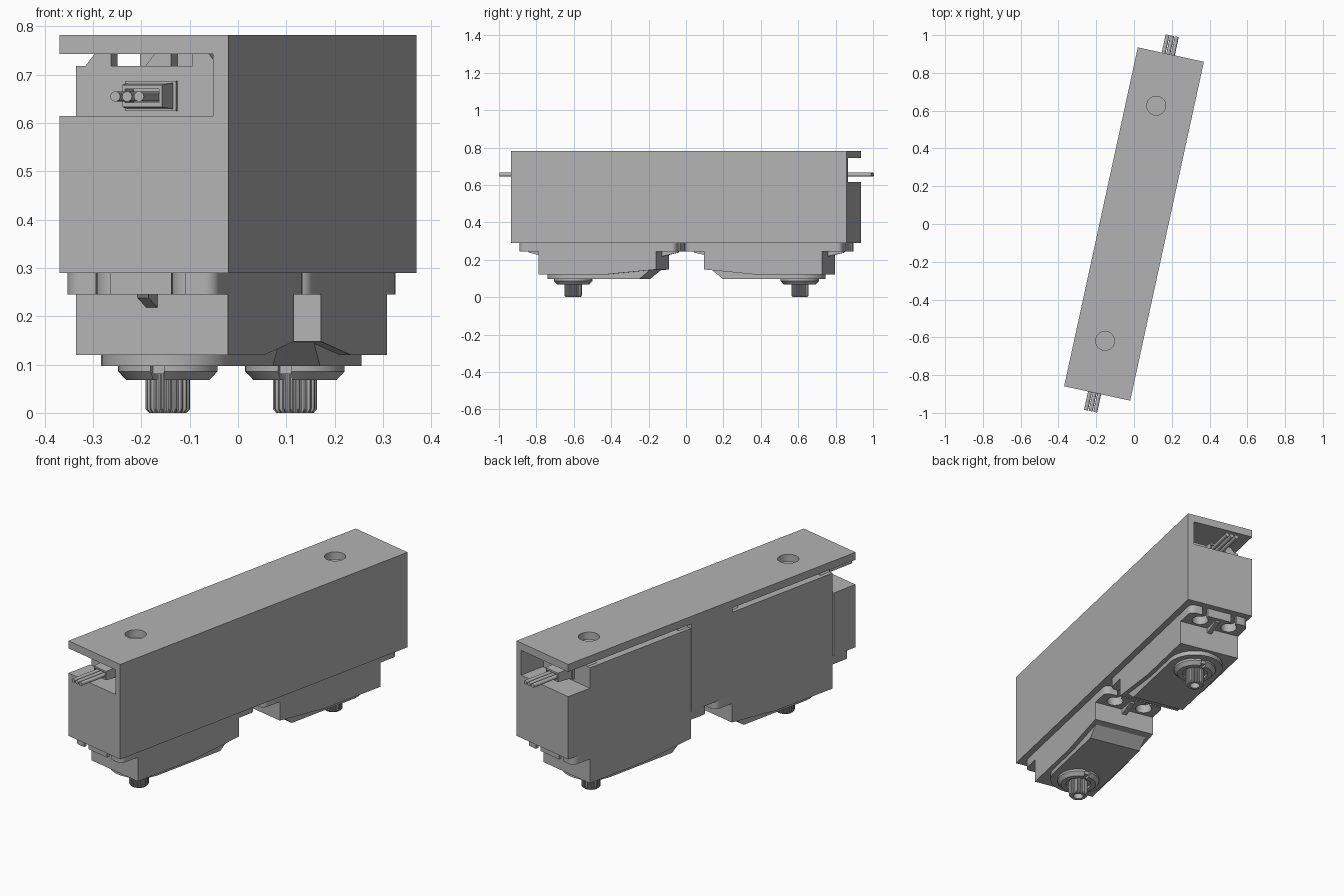
import bpy, bmesh, math
from mathutils import Matrix

if "Cube" in bpy.data.objects:
    bpy.data.objects.remove(bpy.data.objects["Cube"])

grey = bpy.data.materials.new("plain_grey")
grey.use_nodes = True
colour = (0.45, 0.45, 0.45, 1)
grey.diffuse_color = colour
grey.node_tree.nodes["Principled BSDF"].inputs["Base Color"].default_value = colour

TURN = Matrix.Rotation(math.radians(-12.26), 4, 'Z')
FLIP = Matrix.Scale(-1, 4, (0, 1, 0))
CX = -0.014          # servo centre line
HW = 0.161           # servo half width
SHAFT_Y = 0.62
IN, OUT = 0.131, 0.776   # servo body ends


def place(bm, name, smooth=True):
    bmesh.ops.recalc_face_normals(bm, faces=bm.faces)
    me = bpy.data.meshes.new(name)
    bm.to_mesh(me)
    bm.free()
    me.materials.append(grey)
    if smooth:
        for p in me.polygons:
            p.use_smooth = True
        me.set_sharp_from_angle(angle=math.radians(30))
    ob = bpy.data.objects.new(name, me)
    bpy.context.collection.objects.link(ob)
    return ob


def emit(bm, name, both=True):
    """Turn the part into position; paired parts also get a mirrored twin."""
    if both:
        twin = bm.copy()
        twin.transform(TURN @ FLIP)
        place(twin, "front_" + name)
        name = "back_" + name
    bm.transform(TURN)
    return place(bm, name)


def loft(loops, closed=False):
    """Skin equal-length loops of points; cap the ends unless closed."""
    bm = bmesh.new()
    rows = [[bm.verts.new(p) for p in lp] for lp in loops]
    n = len(rows[0])
    pairs = list(zip(rows, rows[1:])) + ([(rows[-1], rows[0])] if closed else [])
    for a, b in pairs:
        for i in range(n):
            j = (i + 1) % n
            bm.faces.new((a[i], a[j], b[j], b[i]))
    if not closed:
        bm.faces.new(rows[0])
        bm.faces.new(rows[-1])
    return bm


def along_z(lower, z0, z1, upper=None):
    return loft([[(x, y, z0) for x, y in lower],
                 [(x, y, z1) for x, y in (upper or lower)]])


def along_x(pts, x0, x1):
    return loft([[(x, y, z) for y, z in pts] for x in (x0, x1)])


def box(x0, x1, y0, y1, z0, z1):
    return along_z([(x0, y0), (x1, y0), (x1, y1), (x0, y1)], z0, z1)


def arc(cx, cy, r, a0, a1, n):
    return [(cx + r * math.cos(math.radians(a0 + (a1 - a0) * i / n)),
             cy + r * math.sin(math.radians(a0 + (a1 - a0) * i / n))) for i in range(n + 1)]


def disc(cx, cy, r, n=32):
    return arc(cx, cy, r, 0, 360, n)[:-1]


# Bracket: drilled top plate, one side wall, centre block, end blocks
plate = emit(box(-0.179, 0.179, -0.918, 0.918, 0.743, 0.782), "top_plate", False)
plate.data.shade_flat()
for side in (-1, 1):
    cut = along_z(disc(-0.018, side * 0.637, 0.05), 0.7, 0.8)
    cut.transform(TURN)
    cutter = place(cut, "hole_cutter", False)
    cutter.hide_render = True
    mod = plate.modifiers.new("hole", 'BOOLEAN')
    mod.object, mod.operation, mod.solver = cutter, 'DIFFERENCE', 'EXACT'
    bpy.context.view_layer.objects.active = plate
    bpy.ops.object.modifier_apply(modifier="hole")
    bpy.data.objects.remove(cutter)
emit(box(0.147, 0.179, -0.918, 0.918, 0.29, 0.743), "side_wall", False)
emit(box(-0.179, 0.147, -IN, IN, 0.29, 0.743), "centre_block", False)
emit(box(-0.179, 0.147, OUT + 0.004, 0.918, 0.29, 0.615), "end_block")

# Servo body with sloping inner underside
emit(along_x([(IN, 0.718), (OUT, 0.718), (OUT, 0.12), (0.42, 0.12), (IN, 0.148)],
             CX - HW, CX + HW), "servo_body")

# Raised corners on the case top
for sx in (-1, 1):
    for y0, y1 in ((IN, IN + 0.06), (OUT - 0.06, OUT)):
        edge, inner = CX + sx * (HW - 0.02), CX + sx * (HW - 0.075)
        top = CX + sx * (HW - 0.04)
        emit(along_z([(edge, y0), (inner, y0), (inner, y1), (edge, y1)], 0.718, 0.743,
                     [(top, y0), (inner, y0), (inner, y1), (top, y1)]), "case_corner")

# Gearbox cover, rounded at the shaft and bevelled at the other end
R = 0.138
bend = arc(CX, SHAFT_Y, R, 0, 180, 24)
emit(along_z(bend + [(CX - R, 0.229), (CX + R, 0.229)], 0.097, 0.146,
             bend + [(CX - R, 0.168), (CX + R, 0.168)]), "gearbox_cover")


# Mounting tabs with two keyhole slots and a gusset
def tab_outline(root, sign):
    depth, r = 0.108, 0.03
    pts = [(-HW, 0)] + arc(-HW + r, depth - r, r, 180, 90, 6)
    for cx in (-0.08, 0.08):
        pts.append((cx - 0.015, depth))
        pts += arc(cx, 0.054, 0.04, 112, 428, 20)
        pts.append((cx + 0.015, depth))
    pts += arc(HW - r, depth - r, r, 90, 0, 6) + [(HW, 0)]
    return [(CX + x, root + sign * y) for x, y in pts]


for label, root, sign in (("outer", OUT, 1), ("inner", IN, -1)):
    emit(along_z(tab_outline(root, sign), 0.245, 0.29), label + "_mounting_tab")
    emit(along_x([(root, 0.245), (root + sign * 0.09, 0.245), (root + sign * 0.085, 0.238),
                  (root, 0.218)], CX - 0.012, CX + 0.012), label + "_tab_gusset")

# Bearing collar in two halves, split by notches
section = [(0.062, 0.098), (0.103, 0.098), (0.103, 0.086), (0.086, 0.068), (0.062, 0.068)]
for start in (-82, 98):
    loops = []
    for i in range(25):
        a = math.radians(start + 164 * i / 24)
        loops.append([(CX + r * math.cos(a), SHAFT_Y + r * math.sin(a), z) for r, z in section])
    emit(loft(loops), "bearing_collar")
emit(along_z(disc(CX, SHAFT_Y, 0.09), 0.08, 0.098), "collar_seat")


# Splined output shaft with a screw hole
def ring(r, z, depth=0.0):
    return [(x, y, z) for x, y in
            [(CX + (r - depth * (i // 2 % 2)) * math.cos(i * math.tau / 80),
              SHAFT_Y + (r - depth * (i // 2 % 2)) * math.sin(i * math.tau / 80))
             for i in range(80)]]


emit(loft([ring(0.046, 0.09, 0.005), ring(0.046, 0.008, 0.005), ring(0.039, 0, 0.001),
           ring(0.024, 0), ring(0.024, 0.05)]), "output_shaft")


# Cable grommet: tapered hollow sleeve
def frame(h, v, y):
    z = 0.656
    return [(CX - h, y, z - v), (CX + h, y, z - v), (CX + h, y, z + v), (CX - h, y, z + v)]


emit(box(CX - 0.054, CX + 0.054, OUT - 0.01, OUT + 0.012, 0.625, 0.687), "grommet_base")
emit(loft([frame(0.048, 0.028, OUT), frame(0.042, 0.023, 0.87), frame(0.036, 0.014, 0.87),
           frame(0.036, 0.014, OUT + 0.014)]), "cable_grommet")

# Three wires
for k in (-1, 0, 1):
    emit(loft([[(x, y, z) for x, z in disc(CX + k * 0.025, 0.655, 0.0105, 16)]
               for y in (OUT, 1.017)]), "wire")
